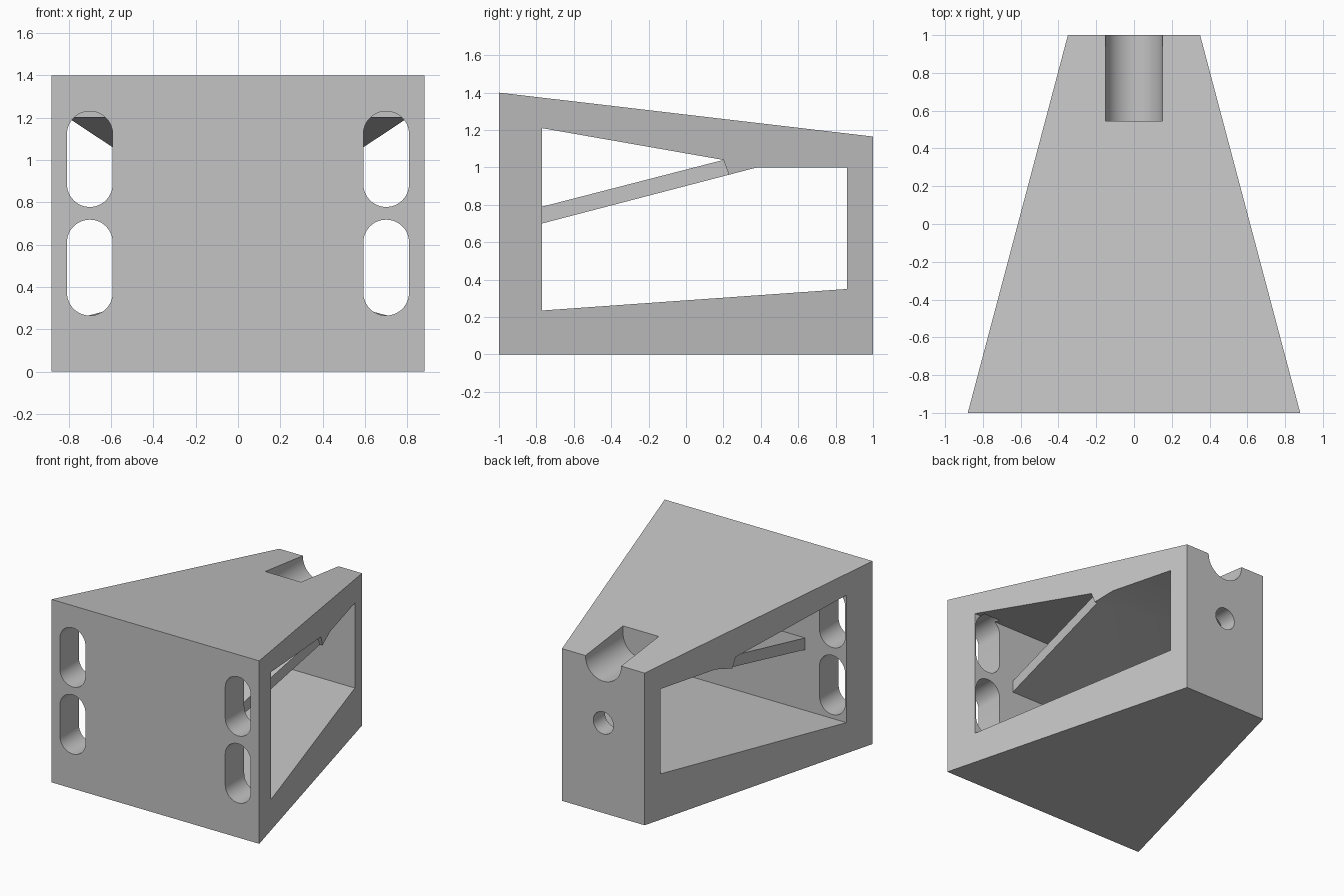
import bpy, bmesh
from math import sin, cos, pi

cube = bpy.data.objects.get("Cube")
if cube:
    bpy.data.objects.remove(cube, do_unlink=True)

grey = bpy.data.materials.new("plain_grey")
grey.use_nodes = True
colour = (0.55, 0.55, 0.55, 1)
grey.diffuse_color = colour
grey.node_tree.nodes["Principled BSDF"].inputs["Base Color"].default_value = colour


def loft(name, loop_a, loop_b):
    """Closed solid between two matching loops of points."""
    bm = bmesh.new()
    a = [bm.verts.new(p) for p in loop_a]
    b = [bm.verts.new(p) for p in loop_b]
    bm.faces.new(a)
    bm.faces.new(b[::-1])
    for i in range(len(a)):
        j = (i + 1) % len(a)
        bm.faces.new((a[j], a[i], b[i], b[j]))
    bmesh.ops.recalc_face_normals(bm, faces=bm.faces)
    mesh = bpy.data.meshes.new(name)
    bm.to_mesh(mesh)
    bm.free()
    mesh.materials.append(grey)
    obj = bpy.data.objects.new(name, mesh)
    bpy.context.collection.objects.link(obj)
    return obj


def across(name, profile, left, right):
    """Solid from a (y, z) profile; left and right give x for each y."""
    return loft(name, [(left(y), y, z) for y, z in profile],
                [(right(y), y, z) for y, z in profile])


def along(name, profile, front, back):
    """Solid from an (x, z) profile, from y = front to y = back."""
    return loft(name, [(x, front, z) for x, z in profile],
                [(x, back, z) for x, z in profile])


def arc(x, z, r, start, end, steps=24):
    return [(x + r * cos(start + (end - start) * i / steps),
             z + r * sin(start + (end - start) * i / steps)) for i in range(steps + 1)]


# Tapered wedge body
def half_width(y):
    return 0.615 - 0.265 * y


body = across("wedge_body", [(-1, 0), (1, 0), (1, 1.165), (-1, 1.4)],
              lambda y: -half_width(y), half_width)

# Side windows, leaving a sloping strut between them
windows = {
    "upper_window": [(-0.77, 1.21), (-0.77, 0.79), (0.2, 1.04)],
    "lower_window": [(-0.77, 0.235), (0.86, 0.35), (0.86, 1), (0.38, 1), (-0.77, 0.7)],
}
cutters = [across(n, p, lambda y: -1.2, lambda y: 1.2) for n, p in windows.items()]

strut_sides = [(-0.77, 0.68), (0.235, 0.945), (0.2, 1.042), (-0.77, 0.81)]
for side in (-1, 1):
    # Strut set in from the sides
    cutters.append(across("strut_side", strut_sides,
                          lambda y: side * (0.518 + 0.062 * y), lambda y: side * 1.2))
    # Two rounded slots on each side of the front wall
    for low, high in ((0.265, 0.718), (0.778, 1.23)):
        r = 0.108
        outline = (arc(side * 0.7, high - r, r, 0, pi)
                   + arc(side * 0.7, low + r, r, pi, 2 * pi))
        cutters.append(along("front_slot", outline, -1.1, -0.72))

# Round-bottomed notch in the top and round hole in the back wall
notch = arc(0, 1.16, 0.151, pi, 2 * pi, 32) + [(0.151, 1.5), (-0.151, 1.5)]
cutters.append(along("top_notch", notch, 0.545, 1.1))
cutters.append(along("back_hole", arc(0, 0.69, 0.085, 0, 2 * pi, 40)[:-1], 0.8, 1.1))

for cutter in cutters:
    cutter.hide_render = True
    cut = body.modifiers.new(cutter.name, 'BOOLEAN')
    cut.operation = 'DIFFERENCE'
    cut.solver = 'EXACT'
    cut.object = cutter

# Apply the cuts and drop the cutters
bpy.context.view_layer.update()
result = bpy.data.meshes.new_from_object(
    body.evaluated_get(bpy.context.evaluated_depsgraph_get()))
body.modifiers.clear()
body.data = result
for cutter in cutters:
    bpy.data.objects.remove(cutter, do_unlink=True)

for obj in bpy.context.selected_objects:
    obj.select_set(False)
body.select_set(True)
bpy.context.view_layer.objects.active = body
bpy.ops.object.shade_smooth_by_angle(angle=pi / 9)
